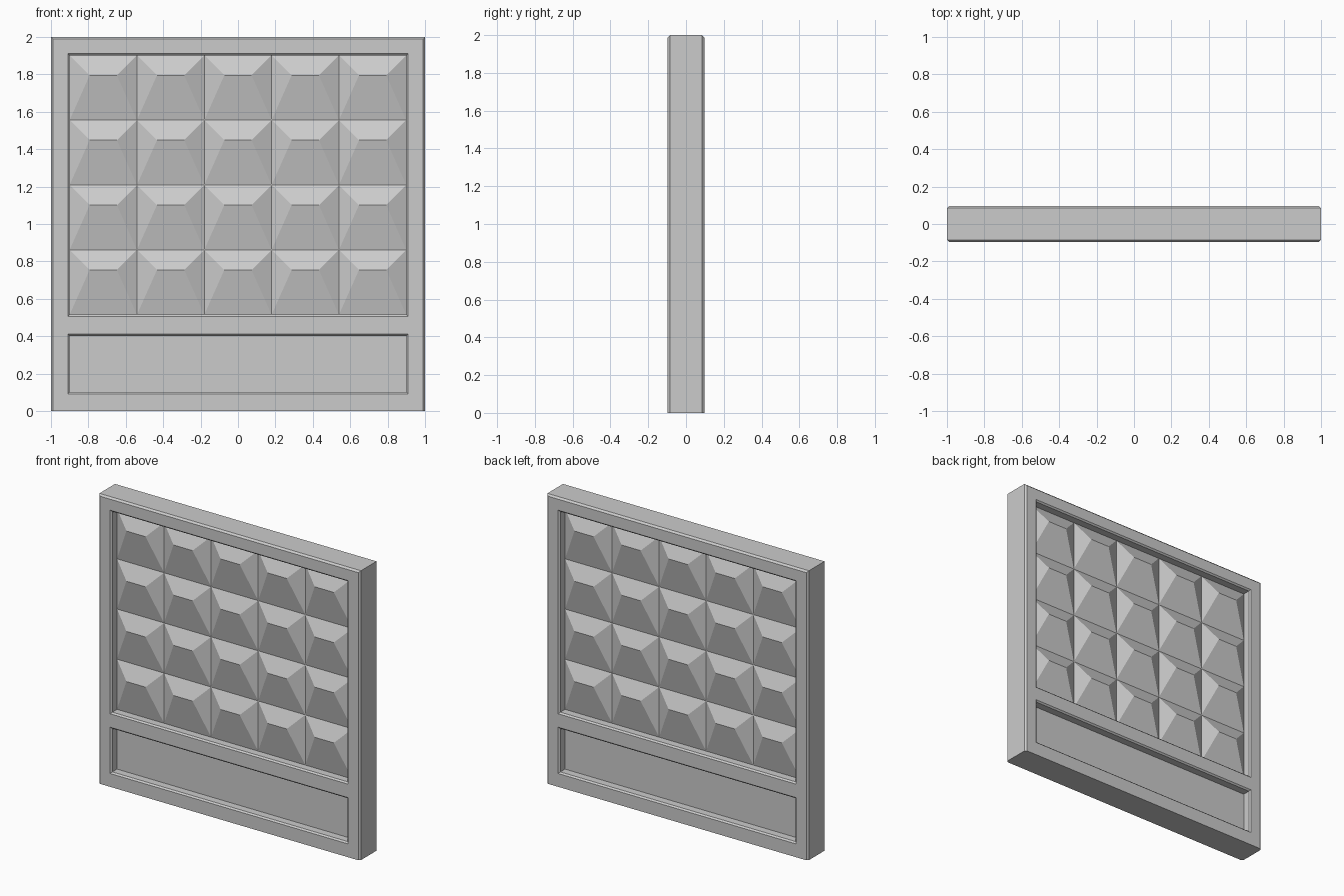
import bpy, bmesh

if "Cube" in bpy.data.objects:
    bpy.data.objects.remove(bpy.data.objects["Cube"])

HALF_T = 0.097      # half thickness
FLOOR = 0.036       # recess floor distance from the middle plane
RIDGE = 0.050       # height of the relief above the floor
BEV = 0.012
WINDOWS = [(-0.91, 0.91, 0.505, 1.912), (-0.91, 0.91, 0.092, 0.412)]


def make_object(name, bm):
    bmesh.ops.recalc_face_normals(bm, faces=bm.faces)
    mesh = bpy.data.meshes.new(name)
    bm.to_mesh(mesh)
    bm.free()
    ob = bpy.data.objects.new(name, mesh)
    bpy.context.collection.objects.link(ob)
    return ob


# slab: long front/back edges chamfered at the sides and top
bm = bmesh.new()
bmesh.ops.create_cube(bm, size=1)
for v in bm.verts:
    v.co = (v.co.x * 2, v.co.y * 2 * HALF_T, (v.co.z + 0.5) * 2)
edges = []
for e in bm.edges:
    a, b = (v.co for v in e.verts)
    vertical = abs(a.z - b.z) > 1
    top_long = abs(a.x - b.x) > 1 and a.z > 1
    if vertical or top_long:
        edges.append(e)
bmesh.ops.bevel(bm, geom=edges, offset=BEV, segments=1, affect='EDGES')
panel = make_object("panel_frame", bm)

# recess cutters: straight walls with a flared rim, on both faces
bm = bmesh.new()
for side in (-1, 1):
    for x0, x1, z0, z1 in WINDOWS:
        rings = []
        for y, inset in ((FLOOR, 0.01), (HALF_T - 0.01, 0.01), (HALF_T + 0.01, -0.01)):
            rings.append([bm.verts.new((x, side * y, z)) for x, z in (
                (x0 + inset, z0 + inset), (x1 - inset, z0 + inset),
                (x1 - inset, z1 - inset), (x0 + inset, z1 - inset))])
        for r, s in zip(rings, rings[1:]):
            for i in range(4):
                j = (i + 1) % 4
                bm.faces.new((r[i], r[j], s[j], s[i]))
        bm.faces.new(rings[0])
        bm.faces.new(rings[-1])
cutter = make_object("recess_cutter", bm)
cut = panel.modifiers.new("recesses", 'BOOLEAN')
cut.object = cutter
cut.solver = 'EXACT'
bpy.context.view_layer.objects.active = panel
panel.select_set(True)
bpy.ops.object.modifier_apply(modifier=cut.name)
bpy.data.objects.remove(cutter)

# relief: 5 x 4 hipped blocks with the ridge set high in each cell
COLS, ROWS = 5, 4
x0, x1, z0, z1 = -0.90, 0.90, 0.515, 1.902
w, h = (x1 - x0) / COLS, (z1 - z0) / ROWS
bm = bmesh.new()
for c in range(COLS):
    for r in range(ROWS):
        x, z = x0 + c * w, z0 + r * h
        bl, br, tr, tl = (bm.verts.new((px, -FLOOR, pz)) for px, pz in
                          ((x, z), (x + w, z), (x + w, z + h), (x, z + h)))
        ra, rb = (bm.verts.new((px, -FLOOR - RIDGE, z + h - 0.107))
                  for px in (x + 0.107, x + w - 0.107))
        for f in ((bl, br, rb, ra), (tl, ra, rb, tr), (bl, ra, tl),
                  (br, tr, rb), (bl, tl, tr, br)):
            bm.faces.new(f)
bmesh.ops.remove_doubles(bm, verts=bm.verts, dist=1e-5)
relief = make_object("diamond_relief", bm)
mir = relief.modifiers.new("back_side", 'MIRROR')
mir.use_axis = (False, True, False)
mir.use_mirror_merge = False
